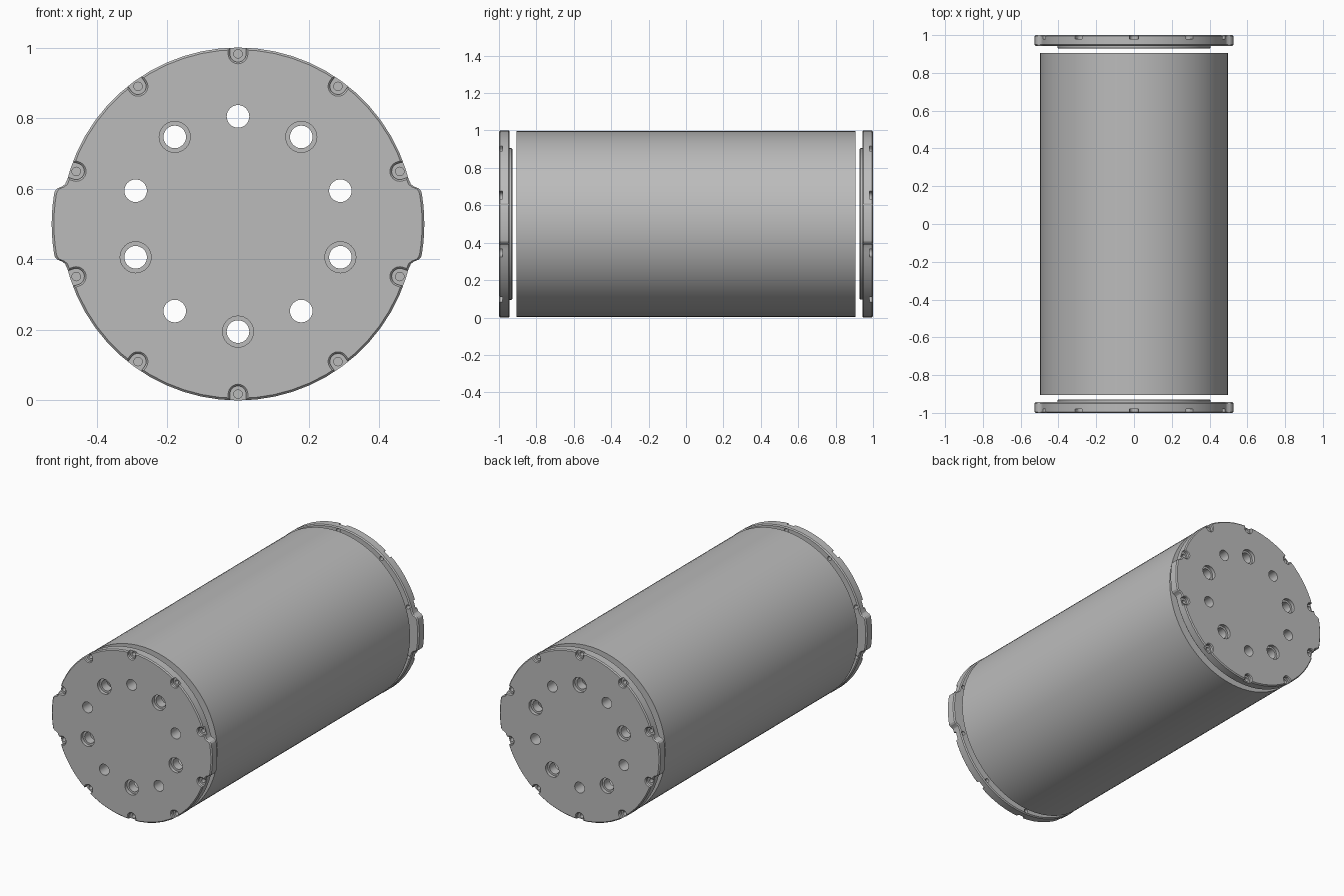
import bpy, bmesh
from math import sin, cos, pi, radians, hypot

old = bpy.data.objects.get("Cube")
if old:
    bpy.data.objects.remove(old, do_unlink=True)

metal = bpy.data.materials.new("plain grey metal")
metal.use_nodes = True
GREY = (0.5, 0.5, 0.5, 1)
metal.diffuse_color = GREY
metal.node_tree.nodes["Principled BSDF"].inputs["Base Color"].default_value = GREY

AXIS_Z = 0.5


def loft(bm, rings, closed=False):
    """Skin (outline, y) rings; cap the ends, or join last to first if closed."""
    loops = [[bm.verts.new((x, y, z)) for x, z in pts] for pts, y in rings]
    pairs = list(zip(loops, loops[1:]))
    if closed:
        pairs.append((loops[-1], loops[0]))
    else:
        bm.faces.new(loops[0])
        bm.faces.new(loops[-1])
    n = len(loops[0])
    for a, b in pairs:
        for i in range(n):
            j = (i + 1) % n
            bm.faces.new((a[i], a[j], b[j], b[i]))


def circle(r, n=32, cx=0, cz=0):
    return [(cx + r * cos(2 * pi * i / n), cz + r * sin(2 * pi * i / n)) for i in range(n)]


def scaled(pts, s):
    return [(x * s, z * s) for x, z in pts]


def make(name, bm):
    bmesh.ops.recalc_face_normals(bm, faces=bm.faces)
    mesh = bpy.data.meshes.new(name)
    bm.to_mesh(mesh)
    bm.free()
    mesh.materials.append(metal)
    ob = bpy.data.objects.new(name, mesh)
    ob.location.z = AXIS_Z
    bpy.context.collection.objects.link(ob)
    return ob


def activate(ob):
    bpy.ops.object.select_all(action='DESELECT')
    ob.select_set(True)
    bpy.context.view_layer.objects.active = ob


def smooth(ob):
    activate(ob)
    bpy.ops.object.shade_smooth_by_angle(angle=radians(25))


def cut(ob, bm):
    cutter = make("cutter", bm)
    cutter.hide_render = True
    mod = ob.modifiers.new("cut", 'BOOLEAN')
    mod.operation = 'DIFFERENCE'
    mod.solver = 'EXACT'
    mod.object = cutter
    activate(ob)
    bpy.ops.object.modifier_apply(modifier=mod.name)
    bpy.data.objects.remove(cutter, do_unlink=True)


# Cap outline: a disc with a rounded ear on each side
def polar(r, deg):
    return (r * cos(radians(deg)), r * sin(radians(deg)))


quarter = [polar(0.528, a) for a in (0, 3, 6, 9)]
quarter += [(0.519, 0.093), (0.512, 0.101), (0.499, 0.106), (0.49, 0.113), (0.483, 0.128)]
quarter += [polar(0.5, a) for a in range(18, 91, 6)]
half = quarter + [(-x, z) for x, z in reversed(quarter[:-1])]
outline = half + [(x, -z) for x, z in reversed(half[1:-1])]


def ring_of(r):
    return [(x * r / hypot(x, z), z * r / hypot(x, z)) for x, z in outline]


# Cap: chamfered flange with a round locating boss on the inner side
bm = bmesh.new()
loft(bm, [(scaled(outline, 0.988), -1), (outline, -0.994),
          (outline, -0.949), (scaled(outline, 0.988), -0.943),
          (ring_of(0.405), -0.943), (ring_of(0.405), -0.932), (ring_of(0.401), -0.928)])
front_cap = make("front_cap", bm)


# U-shaped notch, open towards the rim
def notch(r, deg):
    pts = [(0.1, -r)] + [(-r * sin(pi * i / 12), -r * cos(pi * i / 12)) for i in range(13)] + [(0.1, r)]
    c, s = cos(radians(deg)), sin(radians(deg))
    return [((0.482 + u) * c - v * s, (0.482 + u) * s + v * c) for u, v in pts]


# Ports, screw holes, then counterbores and screw notches
through, recess = bmesh.new(), bmesh.new()
for k in range(10):
    deg = 90 + 36 * k
    px, pz = polar(0.305, deg)
    sx, sz = polar(0.482, deg)
    loft(through, [(circle(0.032, 32, px, pz), y) for y in (-1.1, -0.8)])
    loft(through, [(circle(0.012, 20, sx, sz), y) for y in (-1.1, -0.8)])
    if k % 2:
        loft(recess, [(circle(0.044, 32, px, pz), y) for y in (-1.1, -0.98)])
    loft(recess, [(notch(0.036, deg), -1.008), (notch(0.023, deg), -0.995),
                  (notch(0.023, deg), -0.98)])
cut(front_cap, recess)
cut(front_cap, through)
smooth(front_cap)

# Back cap: the same part turned over
back_cap = front_cap.copy()
back_cap.data = front_cap.data.copy()
back_cap.name = "back_cap"
back_cap.rotation_euler.x = pi
bpy.context.collection.objects.link(back_cap)

# Hollow tube between the caps
bm = bmesh.new()
loft(bm, [(circle(r, 96), y) for r, y in
          ((0.498, -0.905), (0.498, 0.905), (0.44, 0.905), (0.44, -0.905))], closed=True)
smooth(make("body_tube", bm))
